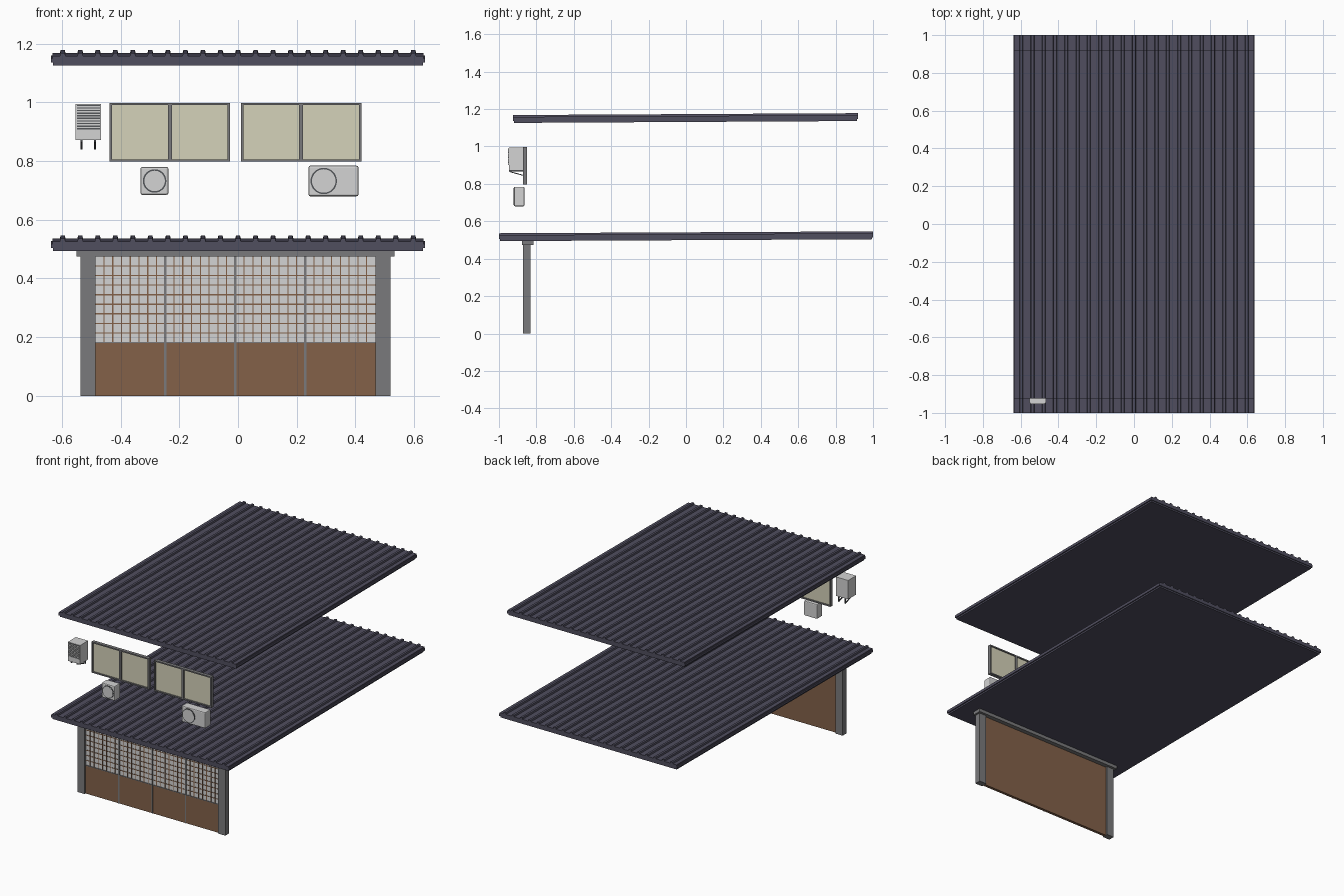
import bpy, bmesh, math
from mathutils import Matrix, Vector

if "Cube" in bpy.data.objects:
    bpy.data.objects.remove(bpy.data.objects["Cube"])


def mat(name, rgb):
    m = bpy.data.materials.new(name)
    lin = [((c / 255 + 0.055) / 1.055) ** 2.4 if c > 10 else c / 3294 for c in rgb]
    m.diffuse_color = (*lin, 1)
    m.use_nodes = True
    m.node_tree.nodes["Principled BSDF"].inputs["Base Color"].default_value = m.diffuse_color
    return m


ROOF = mat("slate roof", (80, 78, 95))
BROWN = mat("brown wood", (131, 97, 73))
GREY = mat("grey frame", (122, 122, 124))
WHITE = mat("off white", (212, 212, 212))
CREAM = mat("cream glass", (213, 210, 186))
DARK = mat("dark grey", (84, 86, 90))


def box(bm, x0, x1, y0, y1, z0, z1):
    m = Matrix.Translation(((x0 + x1) / 2, (y0 + y1) / 2, (z0 + z1) / 2))
    m = m @ Matrix.Diagonal((x1 - x0, y1 - y0, z1 - z0, 1))
    return bmesh.ops.create_cube(bm, size=1, matrix=m)["verts"]


def finish(bm, name, material, bevel=0):
    me = bpy.data.meshes.new(name)
    bmesh.ops.recalc_face_normals(bm, faces=bm.faces)
    bm.to_mesh(me)
    bm.free()
    me.materials.append(material)
    ob = bpy.data.objects.new(name, me)
    bpy.context.collection.objects.link(ob)
    if bevel:
        b = ob.modifiers.new("bevel", "BEVEL")
        b.width, b.segments = bevel, 2
    return ob


def boxes(name, material, items, bevel=0):
    bm = bmesh.new()
    for i in items:
        box(bm, *i)
    return finish(bm, name, material, bevel)


# Roofs: layered slab with raised ribs, sheared so the front sits lower
def roof(name, z, y0, y1):
    bm = bmesh.new()
    box(bm, -0.63, 0.63, y0 + 0.005, y1 - 0.005, 0, 0.010)
    box(bm, -0.637, 0.637, y0, y1, 0.010, 0.024)
    box(bm, -0.632, 0.632, y0, y1, 0.024, 0.032)
    for i in range(21):
        x = (i - 10) * 0.0597
        for v in box(bm, x - 0.010, x + 0.010, y0, y1, 0.031, 0.042):
            if v.co.z > 0.04:
                v.co.x = x + (v.co.x - x) * 0.7
    for v in bm.verts:
        v.co.z += z + 0.010 * (v.co.y - y0) / (y1 - y0)
    finish(bm, name, ROOF)


roof("lower_roof", 0.494, -1.0, 1.0)
roof("upper_roof", 1.126, -0.925, 0.92)

# Shop front posts and lintel
boxes("door_posts", GREY, [(-0.537, -0.486, -0.872, -0.832, 0, 0.475),
                           (0.468, 0.520, -0.872, -0.832, 0, 0.475)])
boxes("lintel", GREY, [(-0.55, 0.533, -0.876, -0.816, 0.474, 0.497)])

# Four lattice doors
L, R = -0.486, 0.468
W = (R - L) / 4
boxes("door_boards", BROWN, [(L, R, -0.856, -0.844, 0, 0.475),
                             (L, R, -0.862, -0.855, 0, 0.182)])
boxes("door_paper", WHITE, [(L, R, -0.859, -0.8555, 0.182, 0.475)])
bars = []
for d in range(4):
    for k in range(1, 8):
        x = L + W * (d + k / 8)
        bars.append((x - 0.002, x + 0.002, -0.862, -0.858, 0.182, 0.475))
for k in range(1, 9):
    z = 0.182 + 0.293 * k / 9
    bars.append((L, R, -0.8615, -0.858, z - 0.002, z + 0.002))
boxes("door_lattice", BROWN, bars)
boxes("door_stiles", GREY,
      [(L + W * d - 0.004, L + W * d + 0.004, -0.864, -0.855, 0, 0.475) for d in (1, 2, 3)]
      + [(L, R, -0.863, -0.856, 0.180, 0.184)])

# Upper windows
for side, x0, x1 in (("left", -0.437, -0.027), ("right", 0.010, 0.420)):
    z0, z1, xm, t = 0.798, 0.998, (x0 + x1) / 2, 0.008
    ya, yb = -0.872, -0.850
    boxes(side + "_window_frame", GREY,
          [(x0, x0 + t, ya, yb, z0, z1), (x1 - t, x1, ya, yb, z0, z1),
           (xm - 0.007, xm + 0.007, ya, yb, z0, z1),
           (x0, x1, ya, yb, z0, z0 + t), (x0, x1, ya, yb, z1 - t, z1)])
    boxes(side + "_window_glass", CREAM,
          [(x0 + t, x1 - t, -0.865, -0.857, z0 + t, z1 - t)])


# Fan units: rounded case, fan ring and disc
def fan_unit(name, x0, x1, z0, z1, cx, cz, r):
    boxes(name + "_case", WHITE, [(x0, x1, -0.920, -0.864, z0, z1)], 0.006)
    for part, rad, depth, m in (("ring", r, 0.0025, DARK), ("disc", r - 0.005, 0.0035, WHITE)):
        bm = bmesh.new()
        M = Matrix.Translation((cx, -0.920, cz)) @ Matrix.Rotation(math.pi / 2, 4, "X")
        bmesh.ops.create_cone(bm, cap_ends=True, segments=32, radius1=rad, radius2=rad,
                              depth=depth * 2, matrix=M)
        finish(bm, name + "_fan_" + part, m)


fan_unit("small_fan_unit", -0.332, -0.237, 0.685, 0.780, -0.284, 0.732, 0.040)
fan_unit("large_fan_unit", 0.240, 0.410, 0.680, 0.784, 0.292, 0.732, 0.045)

# Louvred unit on wall brackets
boxes("louvre_unit_case", WHITE, [(-0.553, -0.466, -0.947, -0.866, 0.872, 0.994)])
boxes("louvre_gaps", DARK, [(-0.549, -0.470, -0.9485, -0.946, 0.902, 0.991)])
boxes("louvre_slats", WHITE,
      [(-0.549, -0.470, -0.952, -0.947, 0.903 + 0.0089 * i, 0.9075 + 0.0089 * i)
       for i in range(10)])
bm = bmesh.new()
for x in (-0.533, -0.487):
    a, b = x - 0.003, x + 0.003
    box(bm, a, b, -0.947, -0.862, 0.866, 0.873)
    box(bm, a, b, -0.868, -0.862, 0.840, 0.872)
    # sloping brace from the outer end down to the wall
    for v in box(bm, a, b, -0.945, -0.864, 0.864, 0.869):
        if v.co.y > -0.9:
            v.co.z -= 0.023
finish(bm, "louvre_unit_brackets", DARK)
